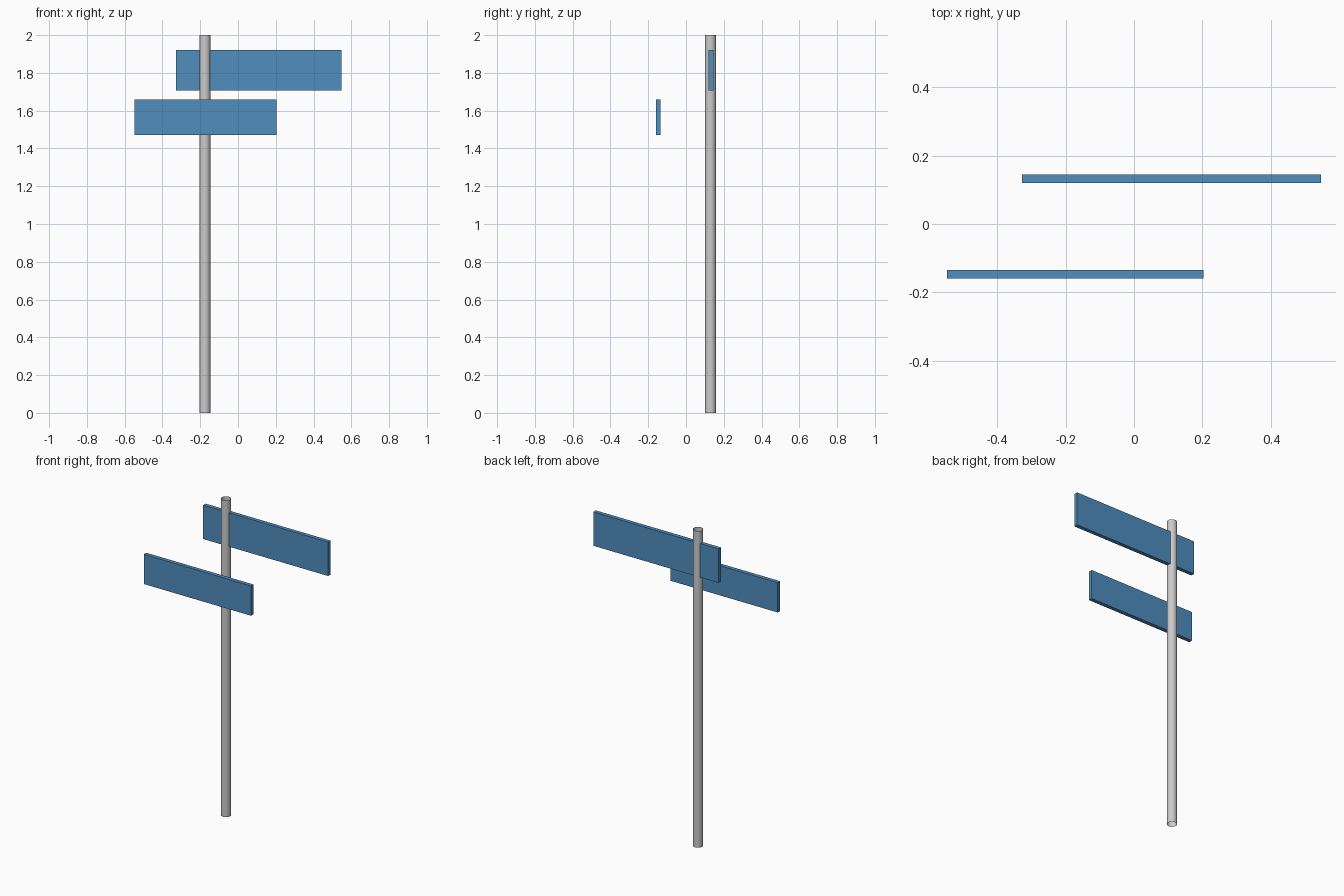
import bpy

if "Cube" in bpy.data.objects:
    bpy.data.objects.remove(bpy.data.objects["Cube"])

blue = bpy.data.materials.new("sign_blue")
blue.diffuse_color = (0.08, 0.27, 0.52, 1)
blue.use_nodes = True
blue.node_tree.nodes["Principled BSDF"].inputs["Base Color"].default_value = blue.diffuse_color


def panel(name, x0, x1, y0, y1, z0, z1):
    """Flat rectangular board given by its extents."""
    bpy.ops.mesh.primitive_cube_add(
        size=1, location=((x0 + x1) / 2, (y0 + y1) / 2, (z0 + z1) / 2))
    ob = bpy.context.object
    ob.name = name
    ob.scale = (x1 - x0, y1 - y0, z1 - z0)
    bpy.ops.object.transform_apply(location=False, rotation=False, scale=True)
    ob.data.materials.append(blue)
    return ob


# Post: open-ended tube
bpy.ops.mesh.primitive_cylinder_add(
    vertices=10, radius=0.03, depth=2, end_fill_type='NOTHING',
    location=(-0.175, 0.13, 1))
post = bpy.context.object
post.name = "post"
bpy.ops.object.shade_smooth_by_angle(angle=0.8)

# Upper sign runs through the post, lower sign stands in front of it
panel("upper_sign", -0.328, 0.547, 0.12, 0.145, 1.707, 1.921)
panel("lower_sign", -0.547, 0.203, -0.16, -0.135, 1.471, 1.659)
